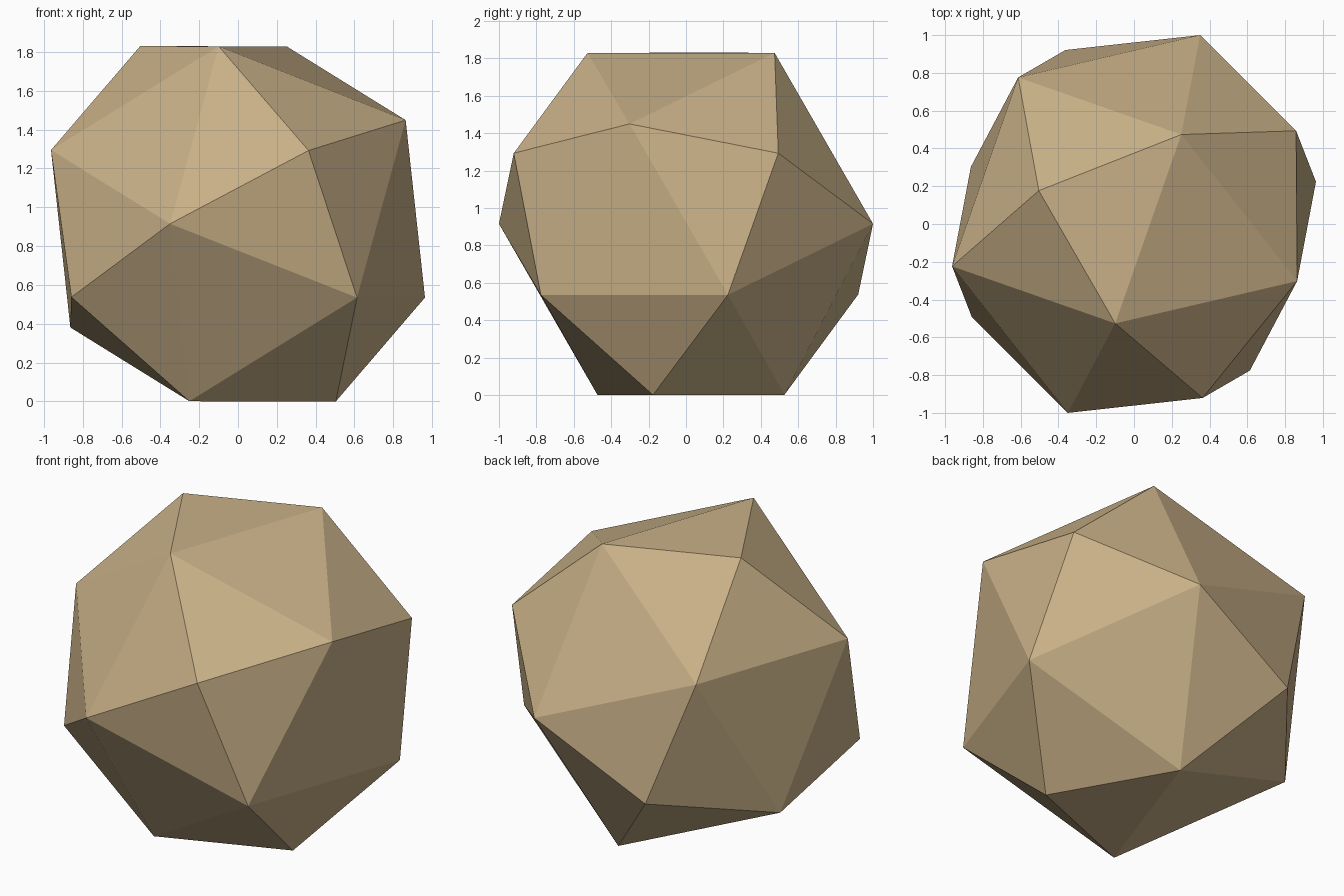
import bpy, bmesh, math
from mathutils import Vector

if "Cube" in bpy.data.objects:
    bpy.data.objects.remove(bpy.data.objects["Cube"])

# Tilted axes of the faceted ball
RADIUS = 1.0595
a = Vector((0.35, 1.0, 0.0)).normalized()
c = Vector((-0.504, 0.1765, 0.915)).normalized()   # pole axis
b = c.cross(a).normalized()

# Rings of a coarse globe: (latitude, vertex count, start angle)
rings = [(90, 1, 0), (45, 4, 45), (0, 8, 0), (-45, 4, 45), (-90, 1, 0)]

bm = bmesh.new()
for lat, count, start in rings:
    la = math.radians(lat)
    for i in range(count):
        az = math.radians(start + 360 * i / count)
        p = (a * math.cos(az) + b * math.sin(az)) * math.cos(la) + c * math.sin(la)
        bm.verts.new(p * RADIUS)
bmesh.ops.convex_hull(bm, input=bm.verts[:])
bmesh.ops.recalc_face_normals(bm, faces=bm.faces[:])

# Stand on the ground
low = min(v.co.z for v in bm.verts)
bmesh.ops.translate(bm, verts=bm.verts[:], vec=(0, 0, -low))

mesh = bpy.data.meshes.new("faceted_ball")
bm.to_mesh(mesh)
bm.free()
ball = bpy.data.objects.new("faceted_ball", mesh)
bpy.context.collection.objects.link(ball)

# Tan colour
tan = bpy.data.materials.new("tan")
tan.diffuse_color = (0.578, 0.434, 0.242, 1)
tan.use_nodes = True
tan.node_tree.nodes["Principled BSDF"].inputs["Base Color"].default_value = tan.diffuse_color
mesh.materials.append(tan)
